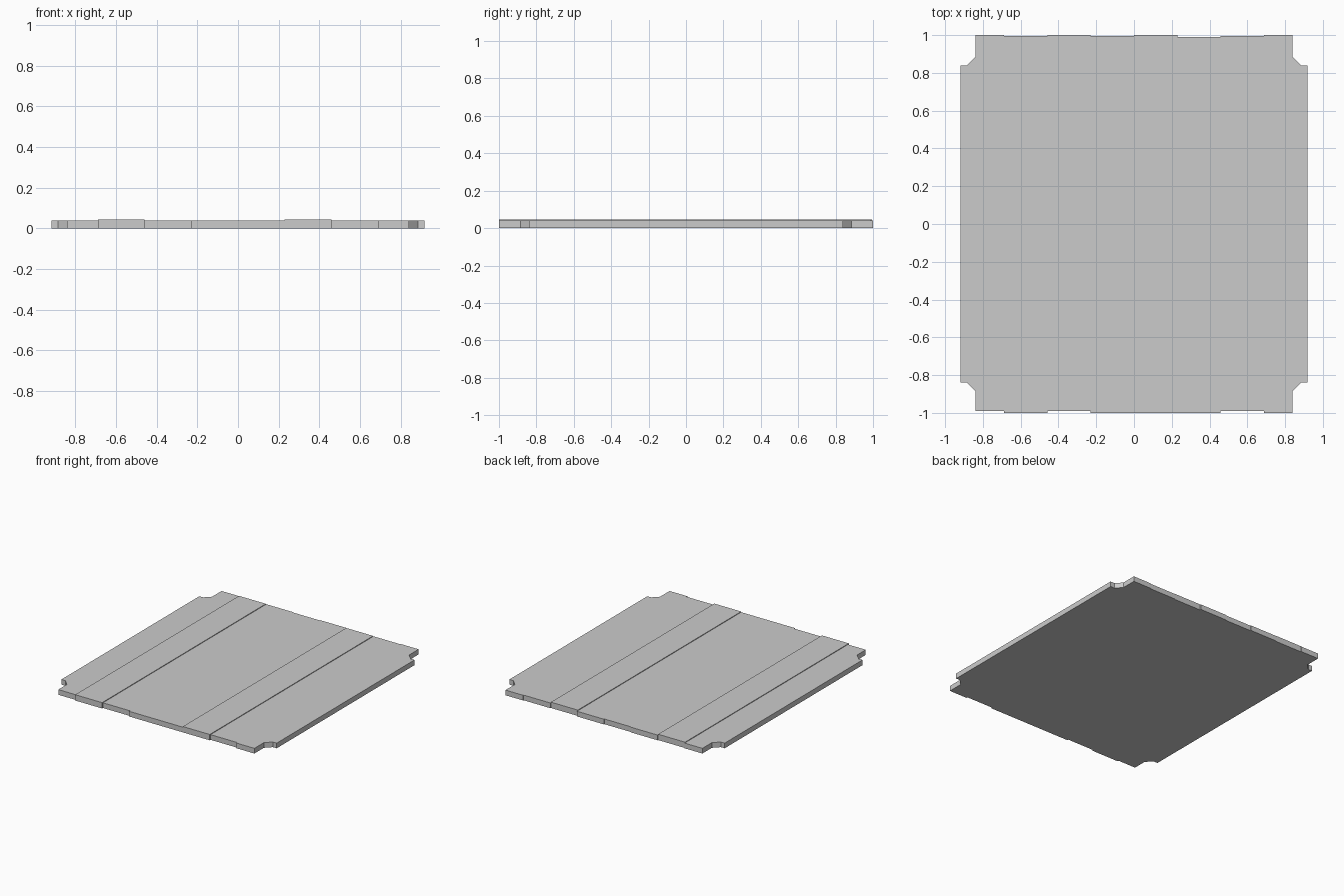
import bpy, bmesh

if "Cube" in bpy.data.objects:
    bpy.data.objects.remove(bpy.data.objects["Cube"])

W = 0.2295  # plank width


def prism(name, outline, height):
    """Closed slab from a counter-clockwise outline."""
    bm = bmesh.new()
    face = bm.faces.new([bm.verts.new((x, y, 0)) for x, y in outline])
    top = bmesh.ops.extrude_face_region(bm, geom=[face])["geom"]
    bmesh.ops.translate(bm, vec=(0, 0, height),
                        verts=[v for v in top if isinstance(v, bmesh.types.BMVert)])
    bmesh.ops.recalc_face_normals(bm, faces=bm.faces)
    mesh = bpy.data.meshes.new(name)
    bm.to_mesh(mesh)
    bm.free()
    bpy.context.collection.objects.link(bpy.data.objects.new(name, mesh))


# Inner planks: front end, back end, thickness, left to right
inner = [(-1.0, 0.995, 0.045), (-0.99, 1.0, 0.04), (-1.0, 0.995, 0.04),
         (-1.0, 1.0, 0.04), (-1.0, 0.99, 0.045), (-0.99, 0.995, 0.04)]
for i, (y0, y1, h) in enumerate(inner):
    x0 = (i - 3) * W
    x1 = x0 + W
    prism(f"inner_plank_{i + 1}", [(x0, y0), (x1, y0), (x1, y1), (x0, y1)], h)

# Outer planks with chamfered corner notches for the legs
for side, name, y0, y1 in ((-1, "left_edge_plank", -0.99, 1.0),
                           (1, "right_edge_plank", -1.0, 1.0)):
    pts = [(3 * W, y0), (0.84, y0), (0.84, -0.885), (0.885, -0.84), (4 * W, -0.84),
           (4 * W, 0.84), (0.885, 0.84), (0.84, 0.885), (0.84, y1), (3 * W, y1)]
    pts = [(side * x, y) for x, y in pts]
    prism(name, pts[::side], 0.04)
